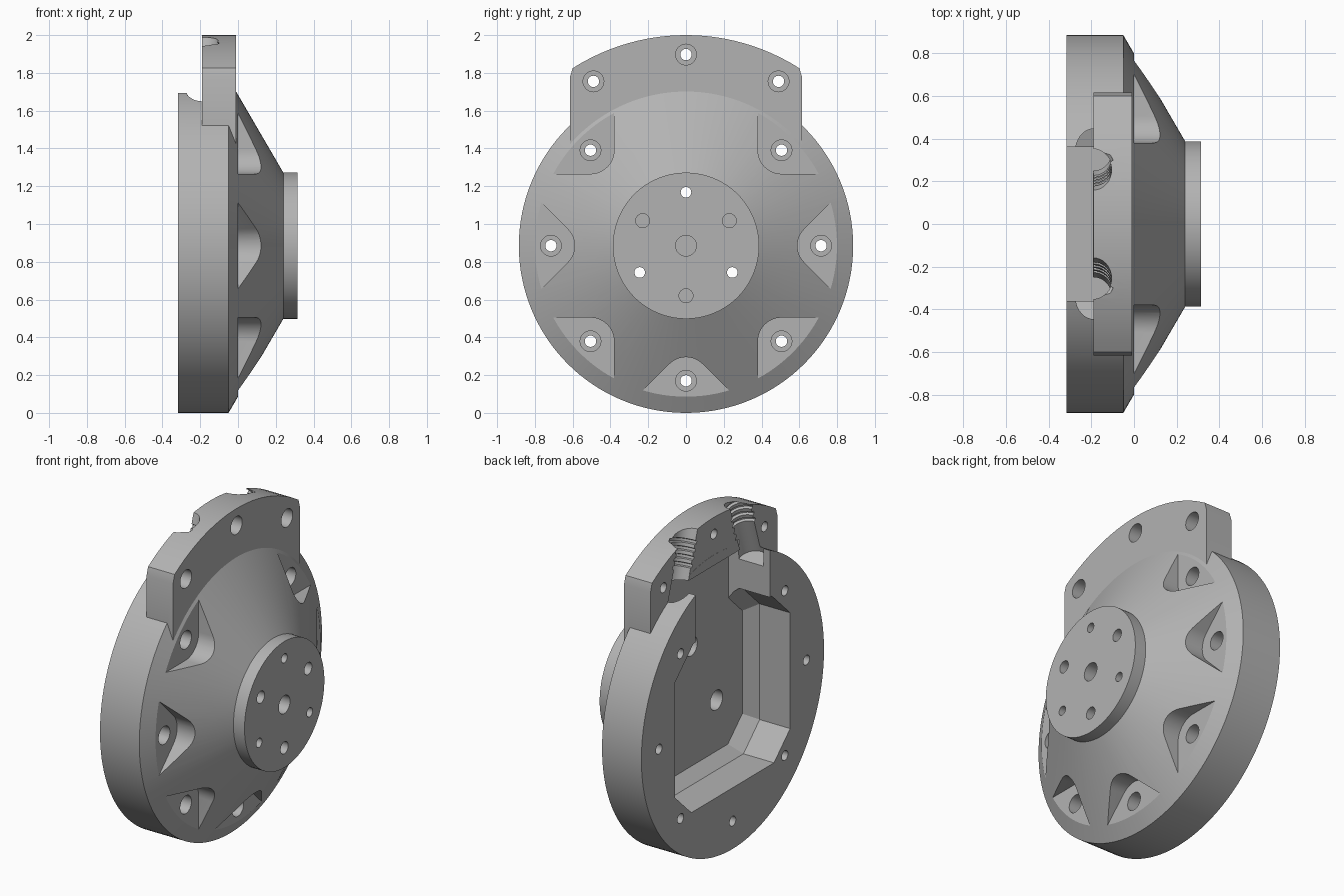
import bpy, bmesh
from math import sin, cos, pi, radians, sqrt
from mathutils import Vector

if "Cube" in bpy.data.objects:
    bpy.data.objects.remove(bpy.data.objects["Cube"])

CZ = 0.885           # height of the hub axis
R = 0.885            # flange radius
BOLT_R = 0.715       # bolt circle radius
BACK, FLOOR, TAB_BACK = -0.317, -0.035, -0.19

metal = bpy.data.materials.new("grey metal")
metal.use_nodes = True
grey = (0.45, 0.45, 0.45, 1)
metal.diffuse_color = grey
metal.node_tree.nodes["Principled BSDF"].inputs["Base Color"].default_value = grey


def loft(name, rings):
    """Closed solid through a list of equally long rings of points."""
    bm = bmesh.new()
    loops = [[bm.verts.new(p) for p in ring] for ring in rings]
    n = len(loops[0])
    for a, b in zip(loops, loops[1:]):
        for i in range(n):
            j = (i + 1) % n
            bm.faces.new((a[i], a[j], b[j], b[i]))
    bm.faces.new(loops[0])
    bm.faces.new(loops[-1])
    bmesh.ops.recalc_face_normals(bm, faces=bm.faces)
    mesh = bpy.data.meshes.new(name)
    bm.to_mesh(mesh)
    bm.free()
    mesh.materials.append(metal)
    ob = bpy.data.objects.new(name, mesh)
    bpy.context.collection.objects.link(ob)
    return ob


def prism(name, outline, x0, x1):
    """Outline of (y, z about the axis) pushed along x."""
    return loft(name, [[(x, y, z + CZ) for y, z in outline] for x in (x0, x1)])


def turned(name, profile, y=0, z=0, axis=(1, 0, 0), seg=32):
    """Turn (distance, radius) pairs about an axis through y, z."""
    d = Vector(axis).normalized()
    u = d.orthogonal().normalized()
    v = d.cross(u)
    o = Vector((0, y, z + CZ)) if axis == (1, 0, 0) else Vector((TAB_BACK, y, z + CZ))
    angles = [2 * pi * i / seg for i in range(seg)]
    return loft(name, [[o + d * t + (u * cos(a) + v * sin(a)) * r for a in angles]
                       for t, r in profile])


def combine(target, other, operation):
    mod = target.modifiers.new("combine", "BOOLEAN")
    mod.operation = operation
    mod.solver = "EXACT"
    mod.object = other
    deps = bpy.context.evaluated_depsgraph_get()
    mesh = bpy.data.meshes.new_from_object(target.evaluated_get(deps))
    target.modifiers.clear()
    target.data = mesh
    bpy.data.objects.remove(other)


def cut(other):
    combine(housing, other, "DIFFERENCE")


# Flange, cone and boss turned in one piece
housing = turned("flange_housing", [(BACK, R), (-0.05, R), (0.24, 0.387),
                                    (0.315, 0.387)], seg=128)

# Mounting tab with a curved top
tab_r, steps = 1.115, 24
arc = [(0.6 - 1.2 * i / steps, 0) for i in range(steps + 1)]
arc = [(y, sqrt(tab_r ** 2 - y * y)) for y, _ in arc]
tab = [(-0.615, 0.4), (0.615, 0.4), (0.615, 0.89)] + arc + [(-0.615, 0.89)]
combine(housing, prism("tab", tab, TAB_BACK, -0.01), "UNION")

# Rear pocket with clipped corners and a sloped foot
half = [(0.4, -0.51), (0.557, -0.36), (0.557, 0.35), (0.38, 0.52)]
pocket = half + [(-y, z) for y, z in reversed(half)]
cut(loft("pocket", [[(x, y * s, z * s + CZ) for y, z in pocket]
                    for x, s in ((-0.4, 1), (-0.11, 1), (FLOOR, 0.89))]))


def slot(name, top, depth):
    cut(prism(name, [(-0.36, 0.4), (0.36, 0.4), (0.36, top), (-0.36, top)], -0.4, depth))


slot("deep_slot", 0.82, FLOOR)
slot("open_slot", 1.0, TAB_BACK - 0.001)

# Rounded wedge recesses around the bolts, with stepped bolt holes
bolt_profile = [(-0.4, 0.03), (-0.12, 0.03), (-0.12, 0.055), (0.3, 0.055)]
for k in range(8):
    if k == 2:
        continue                      # the tab takes this place
    a = k * pi / 4
    wedge = [(BOLT_R + 0.125 * cos(t), 0.125 * sin(t))
             for t in (radians(135 + 7.5 * i) for i in range(13))]
    reach = 0.35 * sqrt(0.5)
    wedge = ([(wedge[0][0] + reach, wedge[0][1] + reach)] + wedge
             + [(wedge[-1][0] + reach, wedge[-1][1] - reach)])
    turn = [(u * cos(a) - v * sin(a), u * sin(a) + v * cos(a)) for u, v in wedge]
    cut(prism("wedge", turn, 0, 0.4))
    cut(turned("bolt_hole", bolt_profile, BOLT_R * cos(a), BOLT_R * sin(a)))

# Tab bolt holes
for y, z in ((0, 1.012), (0.49, 0.87), (-0.49, 0.87)):
    cut(turned("tab_hole", bolt_profile, y, z))

# Boss holes: three stepped through holes, three blind ones and a blind centre
through = [(-0.1, 0.06), (0.15, 0.06), (0.15, 0.028), (0.4, 0.028)]
for k in range(3):
    a = radians(90 + 120 * k)
    cut(turned("through_hole", through, 0.283 * cos(a), 0.283 * sin(a)))
    cut(turned("blind_hole", [(0.12, 0.037), (0.4, 0.037)],
               -0.265 * cos(a), -0.265 * sin(a)))
cut(turned("centre_hole", [(0.1, 0.055), (0.4, 0.055)]))

# Two slanted half-round channels with thread grooves in the back of the tab
channel = [(-0.1, 0.085), (0.1, 0.085)]
for i in range(4):
    t = 0.12 + 0.045 * i
    channel += [(t, 0.085), (t + 0.005, 0.1), (t + 0.02, 0.1), (t + 0.025, 0.085)]
channel.append((0.5, 0.085))
for side in (1, -1):
    cut(turned("channel", channel, side * 0.345, 0.8, (0, -side * 0.32, 1)))

# Smooth curved faces, keep machined edges crisp
bpy.ops.object.select_all(action="DESELECT")
housing.select_set(True)
bpy.context.view_layer.objects.active = housing
bpy.ops.object.shade_smooth_by_angle(angle=radians(25))
